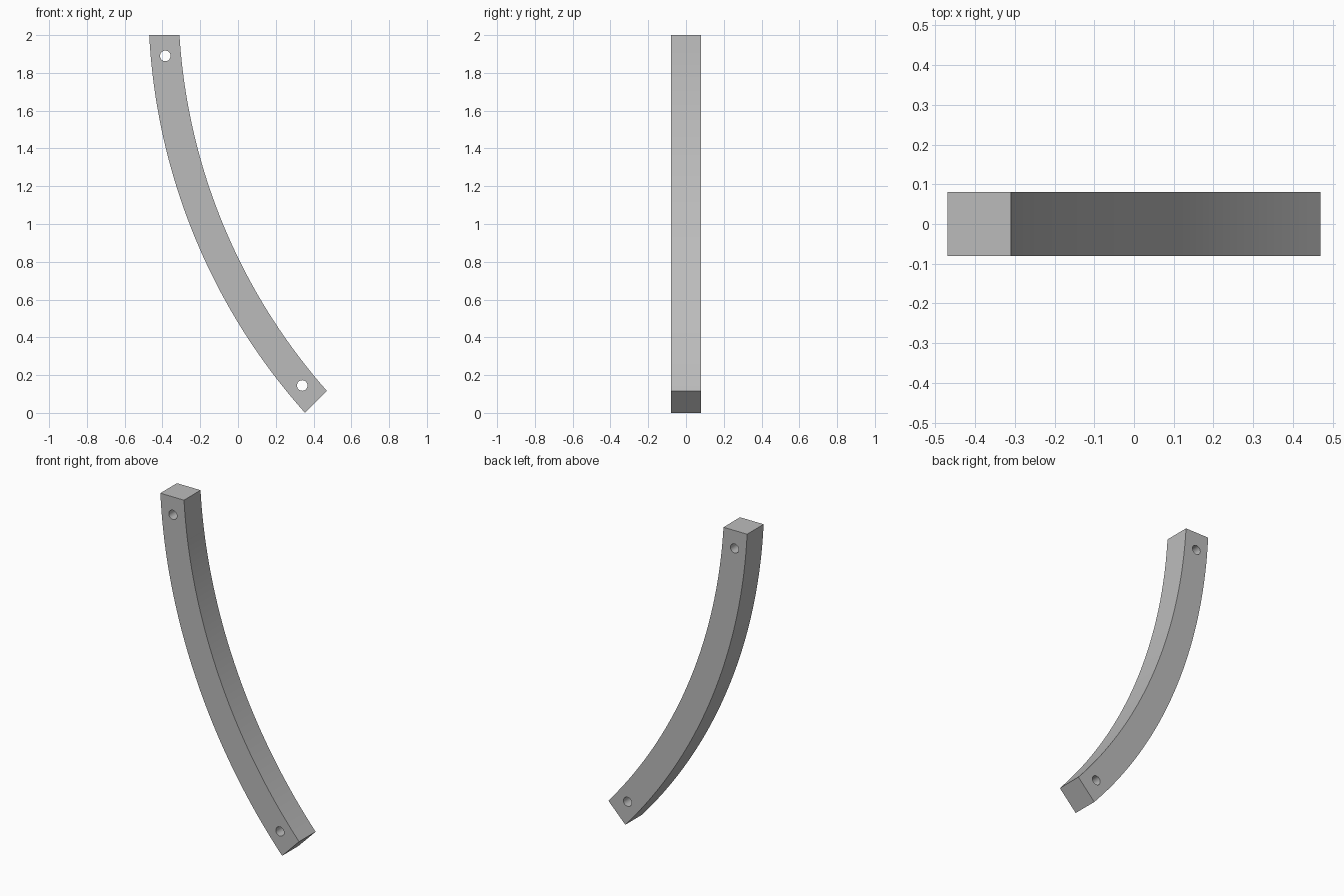
import bpy, math
from mathutils import Vector

cube = bpy.data.objects.get("Cube")
if cube:
    bpy.data.objects.remove(cube)

HALF_DEPTH = 0.08
STEPS = 40


def arc(start, end, sag):
    """Points of a circular arc that bows to the lower left of its chord."""
    a, b = Vector(start), Vector(end)
    chord = b - a
    half = chord.length / 2
    radius = (half * half + sag * sag) / (2 * sag)
    along = chord.normalized()
    outward = Vector((along.y, -along.x))
    if outward.x > 0:
        outward = -outward
    centre = (a + b) / 2 + outward * (sag - radius)
    sweep = math.asin(half / radius)
    points = []
    for i in range(STEPS + 1):
        t = sweep * (2 * i / STEPS - 1)
        points.append(centre + radius * (outward * math.cos(t) + along * math.sin(t)))
    return points


def circle(x, z, radius, sides=32):
    turns = [2 * math.pi * i / sides for i in range(sides)]
    return [Vector((x + radius * math.cos(t), z + radius * math.sin(t))) for t in turns]


# Side outline of the brace and its two bolt holes
outer = arc((-0.47, 2.0), (0.355, 0.0), 0.185)
inner = arc((-0.31, 2.0), (0.47, 0.117), 0.17)
loops = [outer + inner[::-1]]
loops += [circle(-0.385, 1.89, 0.028), circle(0.34, 0.145, 0.028)]

curve = bpy.data.curves.new("curved_brace", "CURVE")
curve.dimensions = "2D"
curve.fill_mode = "BOTH"
curve.extrude = HALF_DEPTH
for points in loops:
    spline = curve.splines.new("POLY")
    spline.points.add(len(points) - 1)
    for target, p in zip(spline.points, points):
        target.co = (p.x, p.y, 0, 1)
    spline.use_cyclic_u = True

brace = bpy.data.objects.new("curved_brace", curve)
bpy.context.collection.objects.link(brace)
brace.rotation_euler.x = math.pi / 2

# Plain grey finish
grey = bpy.data.materials.new("plain_grey")
grey.use_nodes = True
colour = (0.5, 0.5, 0.5, 1)
grey.diffuse_color = colour
grey.node_tree.nodes["Principled BSDF"].inputs["Base Color"].default_value = colour
curve.materials.append(grey)

# Solid mesh with smooth curved sides and sharp edges
bpy.ops.object.select_all(action="DESELECT")
brace.select_set(True)
bpy.context.view_layer.objects.active = brace
bpy.ops.object.convert(target="MESH")
bpy.ops.object.transform_apply(location=False, rotation=True, scale=False)
bpy.ops.object.mode_set(mode="EDIT")
bpy.ops.mesh.select_all(action="SELECT")
bpy.ops.mesh.remove_doubles(threshold=0.0001)
bpy.ops.mesh.normals_make_consistent(inside=False)
bpy.ops.object.mode_set(mode="OBJECT")
bpy.ops.object.shade_smooth_by_angle(angle=math.radians(30))
